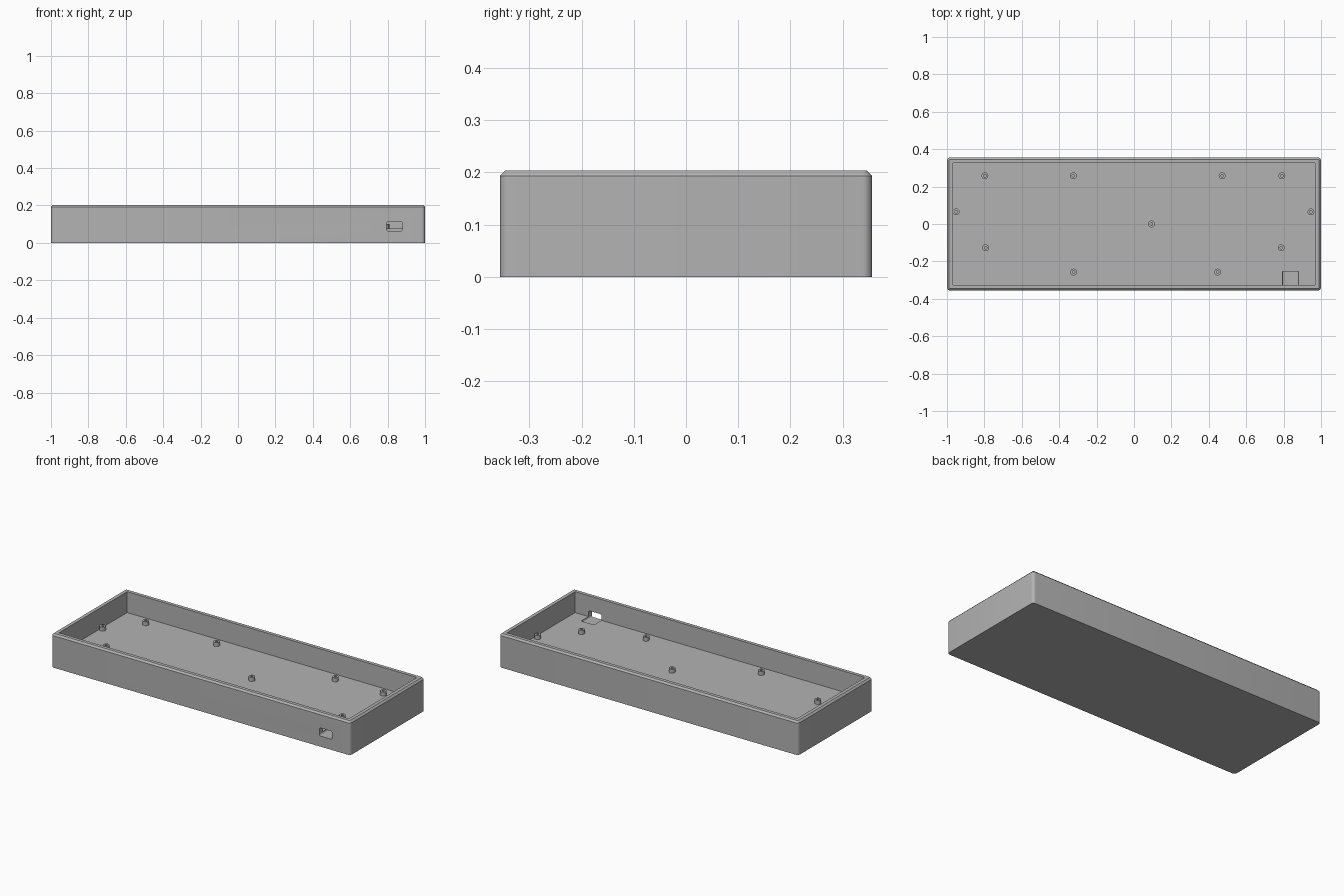
import bpy
import bmesh
import math
from mathutils import Vector

cube = bpy.data.objects.get("Cube")
if cube:
    bpy.data.objects.remove(cube)

WIDTH, DEPTH, HEIGHT = 2.0, 0.712, 0.203
WALL, FLOOR = 0.031, 0.077

grey = bpy.data.materials.new("plain grey")
grey.use_nodes = True
colour = (0.45, 0.45, 0.45, 1)
grey.diffuse_color = colour
grey.node_tree.nodes["Principled BSDF"].inputs["Base Color"].default_value = colour


def add_object(name, bm):
    bmesh.ops.recalc_face_normals(bm, faces=bm.faces)
    mesh = bpy.data.meshes.new(name)
    bm.to_mesh(mesh)
    bm.free()
    mesh.materials.append(grey)
    obj = bpy.data.objects.new(name, mesh)
    bpy.context.collection.objects.link(obj)
    return obj


def box(low, high):
    low, high = Vector(low), Vector(high)
    bm = bmesh.new()
    bmesh.ops.create_cube(bm, size=1)
    bmesh.ops.scale(bm, vec=high - low, verts=bm.verts)
    bmesh.ops.translate(bm, vec=(low + high) / 2, verts=bm.verts)
    return bm


def round_along(bm, axis, radius, segments):
    """Round the box edges that run along one axis."""
    edges = [e for e in bm.edges
             if abs((e.verts[0].co - e.verts[1].co).normalized()[axis]) > 0.9]
    bmesh.ops.bevel(bm, geom=edges, offset=radius, segments=segments,
                    profile=0.5, affect='EDGES')


def smooth(obj):
    bpy.ops.object.select_all(action='DESELECT')
    obj.select_set(True)
    bpy.context.view_layer.objects.active = obj
    bpy.ops.object.shade_smooth_by_angle(angle=math.radians(30))


def cut(target, cutter):
    mod = target.modifiers.new(cutter.name, 'BOOLEAN')
    mod.operation = 'DIFFERENCE'
    mod.solver = 'EXACT'
    mod.object = cutter
    bpy.context.view_layer.objects.active = target
    bpy.ops.object.modifier_apply(modifier=mod.name)
    bpy.data.objects.remove(cutter)


# Outer case: rounded upright corners and a chamfered top rim
hx, hy = WIDTH / 2, DEPTH / 2
bm = box((-hx, -hy, 0), (hx, hy, HEIGHT))
round_along(bm, 2, 0.018, 6)
rim = [e for e in bm.edges if all(v.co.z > HEIGHT - 0.001 for v in e.verts)]
bmesh.ops.bevel(bm, geom=rim, offset=0.01, segments=1, affect='EDGES')
case = add_object("case_tray", bm)

# Hollow interior
cut(case, add_object("cavity_cutter", box(
    (-hx + WALL, -hy + WALL, FLOOR), (hx - WALL, hy - WALL, HEIGHT + 0.1))))

# Cable port through the front wall, notched into the floor
bm = box((0.793, -hy - 0.05, 0.064), (0.879, -0.254, 0.113))
round_along(bm, 1, 0.01, 5)
cut(case, add_object("port_cutter", bm))
smooth(case)


# Screw posts: rings with a blind hole
def screw_post(name, x, y, sides=24):
    profile = [(0.018, FLOOR - 0.002), (0.018, FLOOR + 0.024),
               (0.007, FLOOR + 0.024), (0.007, FLOOR + 0.002)]
    bm = bmesh.new()
    rings = []
    for radius, z in profile:
        rings.append([bm.verts.new((x + radius * math.cos(math.tau * i / sides),
                                    y + radius * math.sin(math.tau * i / sides), z))
                      for i in range(sides)])
    for low, high in zip(rings, rings[1:]):
        for i in range(sides):
            j = (i + 1) % sides
            bm.faces.new((low[i], low[j], high[j], high[i]))
    bm.faces.new(rings[0])
    bm.faces.new(rings[-1])
    smooth(add_object(name, bm))


posts = [
    ("back_post", [(-0.797, 0.258), (-0.324, 0.258), (0.471, 0.258), (0.791, 0.258)]),
    ("side_post", [(-0.951, 0.065), (0.946, 0.065)]),
    ("centre_post", [(0.093, 0)]),
    ("front_post", [(-0.793, -0.127), (0.787, -0.127), (-0.323, -0.257), (0.447, -0.257)]),
]
for name, places in posts:
    for n, (x, y) in enumerate(places, 1):
        screw_post(f"{name}_{n}", x, y)
